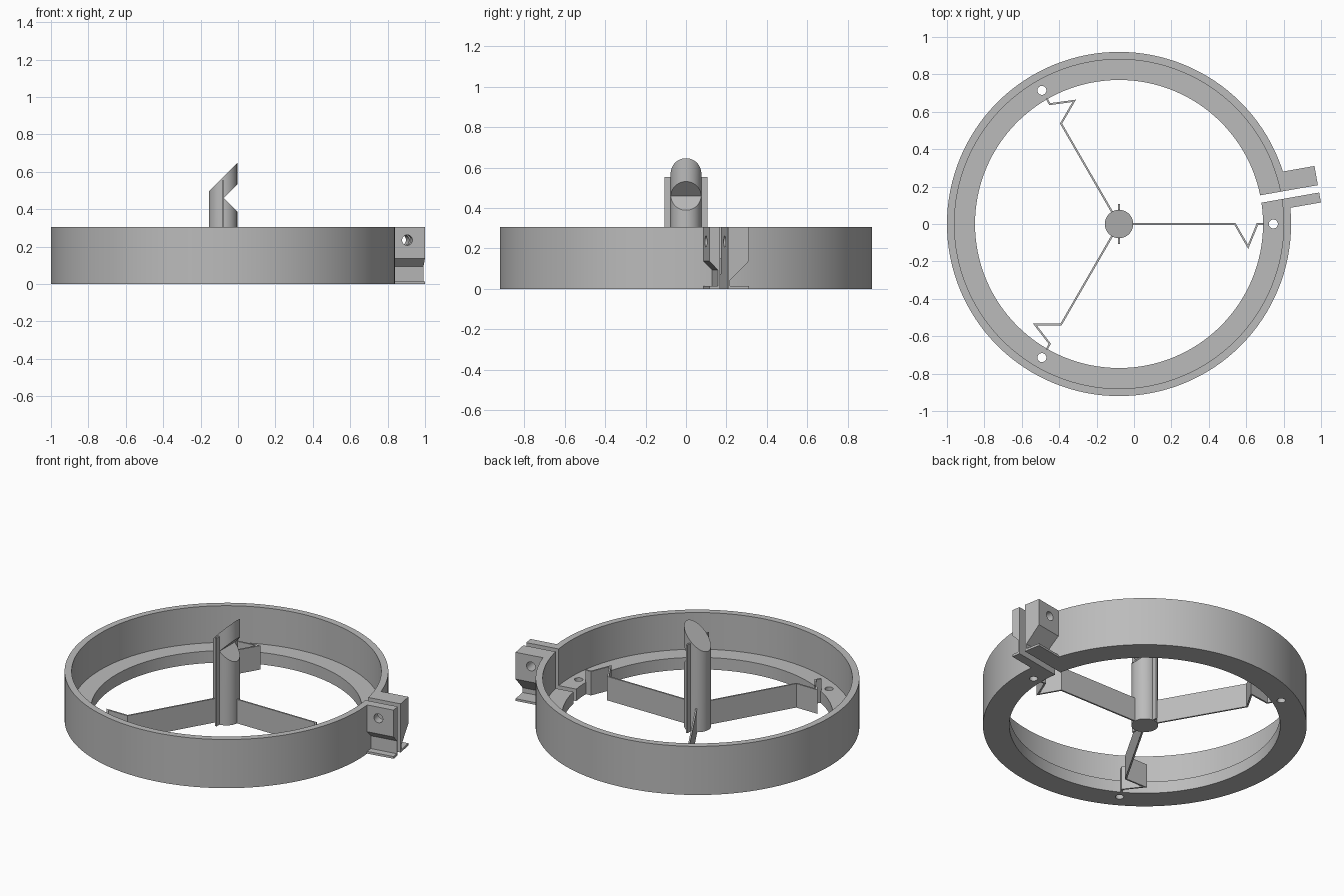
import bpy, bmesh
from math import radians, cos, sin, pi
from mathutils import Matrix, Vector

if "Cube" in bpy.data.objects:
    bpy.data.objects.remove(bpy.data.objects["Cube"], do_unlink=True)

CENTRE = Matrix.Translation((-0.08, 0, 0))   # axis of the ring
SLOT = radians(10)                           # direction of the clamp slot
HEIGHT = 0.305

grey = bpy.data.materials.new("plain grey")
grey.use_nodes = True
grey.diffuse_color = (0.5, 0.5, 0.5, 1)
grey.node_tree.nodes["Principled BSDF"].inputs["Base Color"].default_value = (0.5, 0.5, 0.5, 1)


def finish(name, bm, angle=0.0):
    """Turn a bmesh into an object, spun about the ring axis."""
    bmesh.ops.recalc_face_normals(bm, faces=bm.faces)
    bm.transform(CENTRE @ Matrix.Rotation(angle, 4, 'Z'))
    mesh = bpy.data.meshes.new(name)
    bm.to_mesh(mesh)
    bm.free()
    mesh.materials.append(grey)
    obj = bpy.data.objects.new(name, mesh)
    bpy.context.collection.objects.link(obj)
    return obj


def prism(name, outline, place, start, end, angle=0.0):
    """Extrude an outline; place(a, b, t) gives the 3D point."""
    bm = bmesh.new()
    rows = [[bm.verts.new(place(a, b, t)) for a, b in outline] for t in (start, end)]
    bm.faces.new(rows[0])
    bm.faces.new(rows[1])
    n = len(outline)
    for i in range(n):
        j = (i + 1) % n
        bm.faces.new((rows[0][i], rows[0][j], rows[1][j], rows[1][i]))
    return finish(name, bm, angle)


def cylinder(name, radius, length, matrix, angle=0.0, sides=32):
    bm = bmesh.new()
    bmesh.ops.create_cone(bm, cap_ends=True, segments=sides, radius1=radius,
                          radius2=radius, depth=length, matrix=matrix)
    return finish(name, bm, angle)


def boolean(obj, cutter, operation='DIFFERENCE'):
    """Apply a boolean and drop the cutter."""
    cutter.hide_render = True
    mod = obj.modifiers.new("cut", 'BOOLEAN')
    mod.operation, mod.solver, mod.object = operation, 'EXACT', cutter
    bpy.context.view_layer.objects.active = obj
    bpy.ops.object.modifier_apply(modifier=mod.name)
    bpy.data.objects.remove(cutter, do_unlink=True)


def smooth(obj):
    bpy.ops.object.select_all(action='DESELECT')
    obj.select_set(True)
    bpy.context.view_layer.objects.active = obj
    bpy.ops.object.shade_smooth_by_angle(angle=radians(30))


def along_z(a, b, t): return (a, b, t)
def along_y(a, b, t): return (a, t, b)
def along_x(a, b, t): return (t, a, b)


# Outer ring with an inner ledge, lathed from an L-shaped section
section = [(0.77, 0), (0.92, 0), (0.92, HEIGHT), (0.88, HEIGHT), (0.88, 0.075), (0.77, 0.075)]
bm = bmesh.new()
steps = 128
loops = [[bm.verts.new((r * cos(2 * pi * s / steps), r * sin(2 * pi * s / steps), z))
          for r, z in section] for s in range(steps)]
for s in range(steps):
    here, there = loops[s], loops[(s + 1) % steps]
    for i in range(len(section)):
        j = (i + 1) % len(section)
        bm.faces.new((here[i], here[j], there[j], there[i]))
ring = finish("ring", bm)

# Radial slot and three mounting holes in the ring
slot = [(0.6, -0.02), (1.2, -0.02), (1.2, 0.02), (0.6, 0.02)]
boolean(ring, prism("slot_cutter", slot, along_z, -0.1, 0.5, SLOT))
for k in range(3):
    hole = Matrix.Translation((0.825, 0, 0))
    boolean(ring, cylinder("hole_cutter", 0.024, 0.4, hole, k * 2 * pi / 3))
smooth(ring)

# Clamp lugs either side of the slot, each with a bolt hole and foot flange
for name, side, width in (("back_lug", 1, 0.124), ("front_lug", -1, 0.074)):
    gap, web = 0.02, 0.031
    outline = [(gap, 0), (width, 0), (width, 0.014), (web, 0.014),
               (web, 0.137 - (width - web)), (width, 0.137), (width, HEIGHT), (gap, HEIGHT)]
    lug = prism(name, [(side * v, z) for v, z in outline], along_x, 0.89, 1.083, SLOT)
    bolt = Matrix.Translation((0.987, 0, 0.235)) @ Matrix.Rotation(pi / 2, 4, 'X')
    boolean(lug, cylinder("bolt_cutter", 0.028, 0.5, bolt, SLOT))
    smooth(lug)

# Central post: slanted top and a V notch
post = cylinder("post", 0.076, 0.8, Matrix.Translation((0, 0, 0.4)), sides=64)
shape = [(-0.1, -0.1), (0.1, -0.1), (0.1, 0.365), (0.005, 0.46),
         (0.1, 0.555), (0.1, 0.67), (-0.1, 0.47)]
boolean(post, prism("post_shape", shape, along_y, -0.2, 0.2), 'INTERSECT')
smooth(post)

# Thin upright fins on both sides of the post
for name, side in (("back_fin", 1), ("front_fin", -1)):
    fin = [(-0.005, 0), (0.005, 0), (0.005, 0.553), (-0.005, 0.553)]
    prism(name, fin, along_y, side * 0.07, side * 0.106)

# Three thin arms, each ending in a zigzag spring that meets the ledge
path = [Vector(p) for p in ((0.06, 0), (0.62, 0), (0.69, -0.122), (0.74, 0), (0.775, 0))]


def offset(points, d):
    """Shift a polyline sideways with mitred corners."""
    out = []
    for i, p in enumerate(points):
        before = (p - points[i - 1]).normalized() if i else None
        after = (points[i + 1] - p).normalized() if i + 1 < len(points) else None
        normals = [Vector((-t.y, t.x)) for t in (before, after) if t]
        mid = sum(normals, Vector((0, 0))).normalized()
        out.append(p + mid * d / mid.dot(normals[0]))
    return out


strip = [tuple(p) for p in offset(path, 0.005) + offset(path, -0.005)[::-1]]
for k in range(3):
    prism(f"spring_arm_{k + 1}", strip, along_z, 0.0, 0.15, k * 2 * pi / 3)
